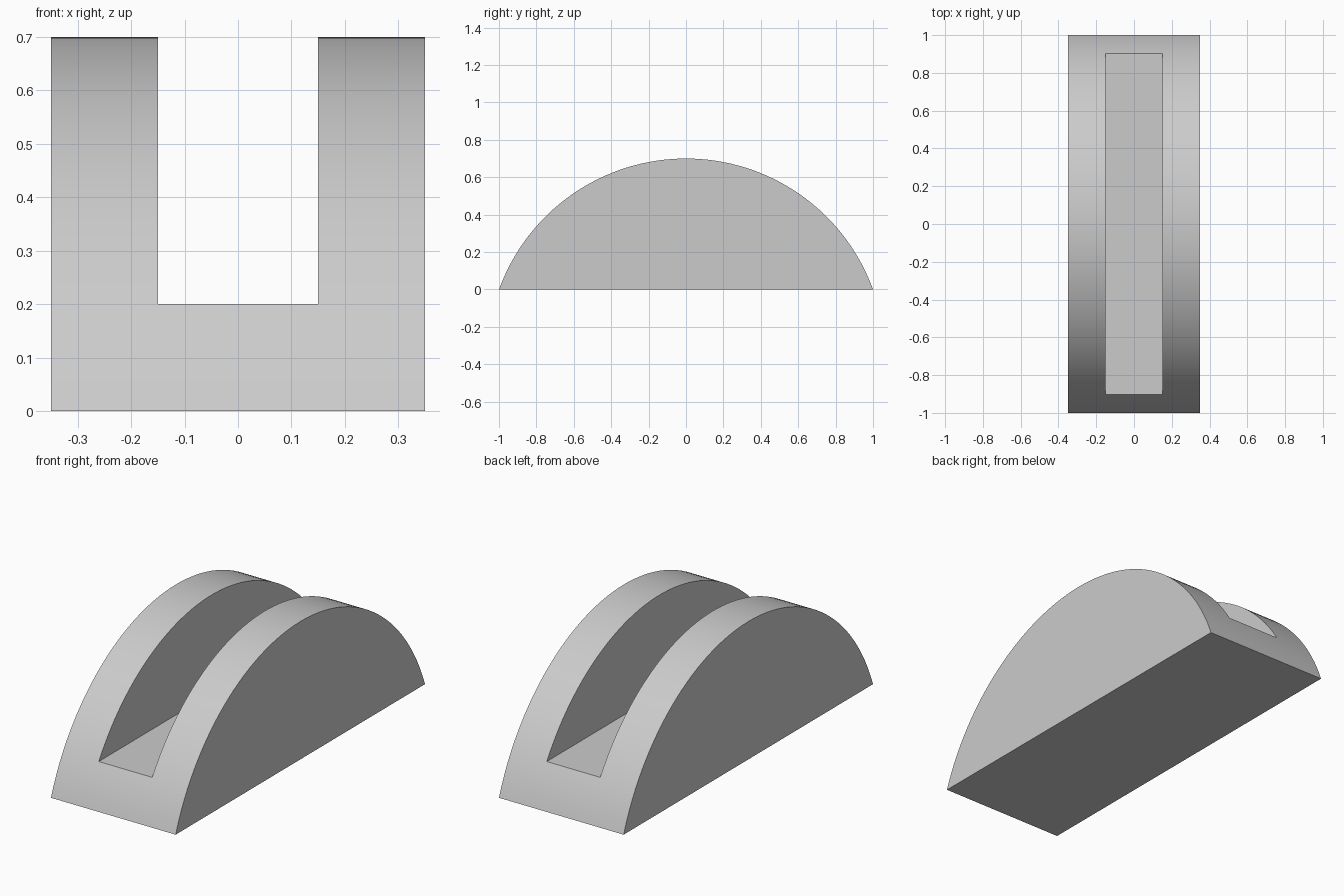
import bpy, bmesh, math

if "Cube" in bpy.data.objects:
    bpy.data.objects.remove(bpy.data.objects["Cube"], do_unlink=True)

WIDTH, HEIGHT, HALF_LENGTH = 0.7, 0.7, 1.0
SLOT_WIDTH, SLOT_FLOOR = 0.3, 0.2
SEGMENTS = 64

# Plain grey material
grey = bpy.data.materials.new("plain grey")
grey.use_nodes = True
colour = (0.6, 0.6, 0.6, 1)
grey.diffuse_color = colour
grey.node_tree.nodes["Principled BSDF"].inputs["Base Color"].default_value = colour

# Circular segment profile, from its chord and its height
radius = (HALF_LENGTH ** 2 + HEIGHT ** 2) / (2 * HEIGHT)
centre_z = HEIGHT - radius
half_angle = math.asin(HALF_LENGTH / radius)
angles = [half_angle * (2 * i / SEGMENTS - 1) for i in range(SEGMENTS + 1)]

# Arched block: the profile extruded across the width
bm = bmesh.new()
profile = bm.faces.new([
    bm.verts.new((-WIDTH / 2, radius * math.sin(a), centre_z + radius * math.cos(a)))
    for a in angles])
extruded = bmesh.ops.extrude_face_region(bm, geom=[profile], use_keep_orig=True)
moved = [g for g in extruded["geom"] if isinstance(g, bmesh.types.BMVert)]
bmesh.ops.translate(bm, verts=moved, vec=(WIDTH, 0, 0))
bmesh.ops.recalc_face_normals(bm, faces=bm.faces)
mesh = bpy.data.meshes.new("slotted_arch_block")
bm.to_mesh(mesh)
bm.free()
mesh.materials.append(grey)
block = bpy.data.objects.new("slotted_arch_block", mesh)
bpy.context.collection.objects.link(block)

# Slot cutter: a box running the full length above the slot floor
bpy.ops.mesh.primitive_cube_add(size=1, location=(0, 0, SLOT_FLOOR + 0.5))
cutter = bpy.context.object
cutter.name = "slot_cutter"
cutter.scale = (SLOT_WIDTH, 3, 1)
cutter.data.materials.append(grey)
cutter.hide_render = True

# Cut the slot, then remove the cutter
bpy.ops.object.select_all(action="DESELECT")
bpy.context.view_layer.objects.active = block
block.select_set(True)
cut = block.modifiers.new("slot", "BOOLEAN")
cut.operation = "DIFFERENCE"
cut.solver = "EXACT"
cut.object = cutter
bpy.ops.object.modifier_apply(modifier=cut.name)
bpy.data.objects.remove(cutter, do_unlink=True)

# Smooth arch with crisp edges
bpy.ops.object.shade_smooth_by_angle(angle=math.radians(30))
